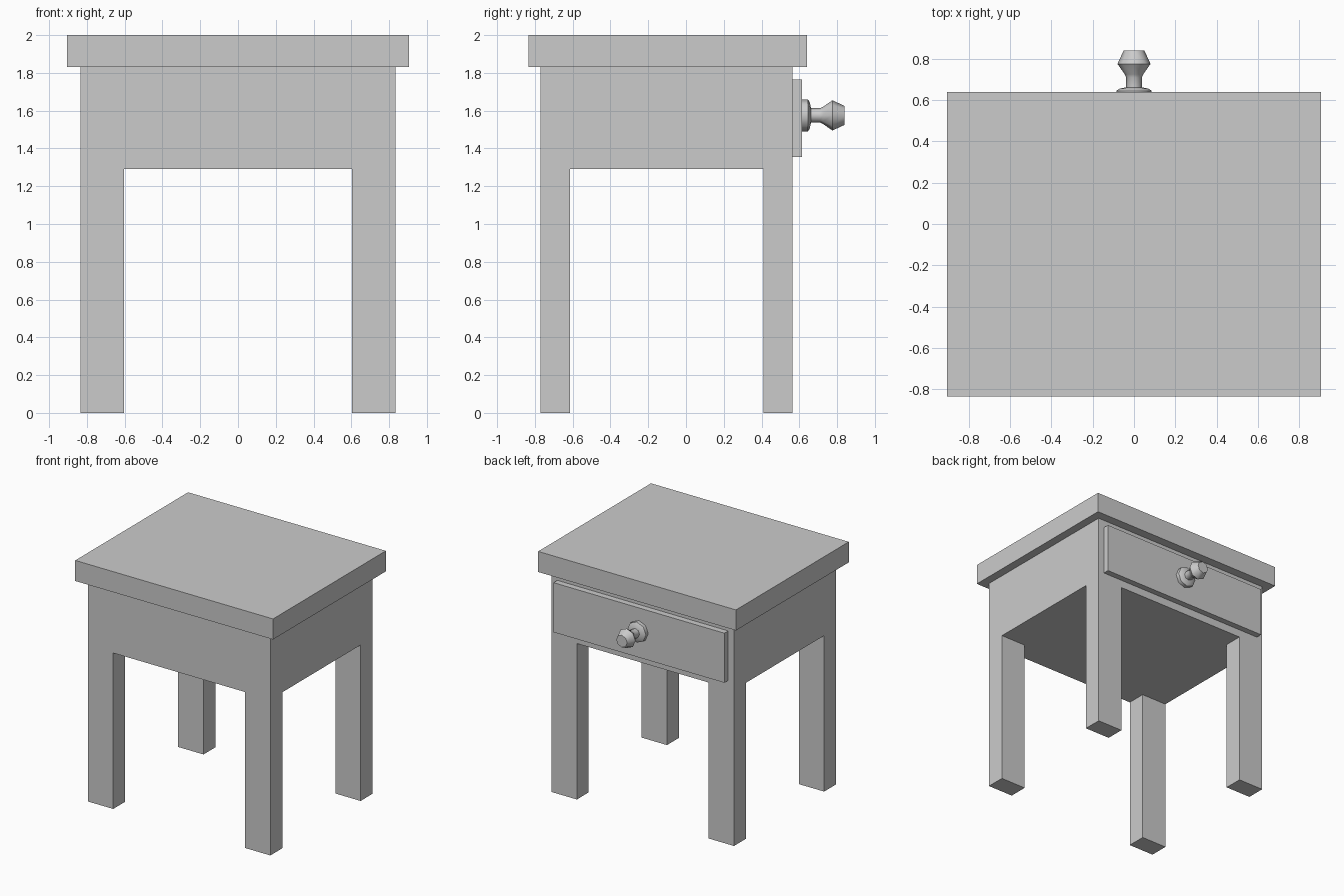
import bpy, bmesh
from math import sin, cos, tau, radians

if "Cube" in bpy.data.objects:
    bpy.data.objects.remove(bpy.data.objects["Cube"])


def finish(name, bm):
    bmesh.ops.recalc_face_normals(bm, faces=bm.faces)
    mesh = bpy.data.meshes.new(name)
    bm.to_mesh(mesh)
    bm.free()
    obj = bpy.data.objects.new(name, mesh)
    bpy.context.collection.objects.link(obj)
    return obj


def box(name, x, y, z):
    bm = bmesh.new()
    bmesh.ops.create_cube(bm, size=1)
    for v in bm.verts:
        v.co = [lo + (c + 0.5) * (hi - lo) for c, (lo, hi) in zip(v.co, (x, y, z))]
    return finish(name, bm)


def lathe_y(name, profile, sides, z):
    """Turn (y, radius) rings around an axis parallel to y."""
    bm = bmesh.new()
    rings = [[bm.verts.new((r * cos(tau * i / sides), y, z + r * sin(tau * i / sides)))
              for i in range(sides)] for y, r in profile]
    for a, b in zip(rings, rings[1:]):
        for i in range(sides):
            j = (i + 1) % sides
            bm.faces.new((a[i], a[j], b[j], b[i]))
    bm.faces.new(rings[0])
    bm.faces.new(rings[-1])
    return finish(name, bm)


# Table top
box("table_top", (-0.905, 0.905), (-0.835, 0.64), (1.83, 2.0))

# Case: closed body under the top
box("case", (-0.835, 0.835), (-0.77, 0.565), (1.29, 1.83))

# Four legs, flush with the case corners
for side, x in (("left", (-0.835, -0.603)), ("right", (0.603, 0.835))):
    for end, y in (("front", (-0.77, -0.613)), ("back", (0.41, 0.565))):
        box(f"{end}_{side}_leg", x, y, (0, 1.29))

# Drawer panel on the back side
box("drawer_front", (-0.782, 0.782), (0.565, 0.615), (1.355, 1.765))

# Faceted knob with flared mounting plate
knob = lathe_y("drawer_knob", [
    (0.612, 0.085), (0.645, 0.085), (0.655, 0.07), (0.662, 0.038), (0.71, 0.038),
    (0.725, 0.045), (0.775, 0.08), (0.84, 0.05)], 8, 1.575)
bpy.context.view_layer.objects.active = knob
knob.select_set(True)
bpy.ops.object.shade_smooth_by_angle(angle=radians(50))
